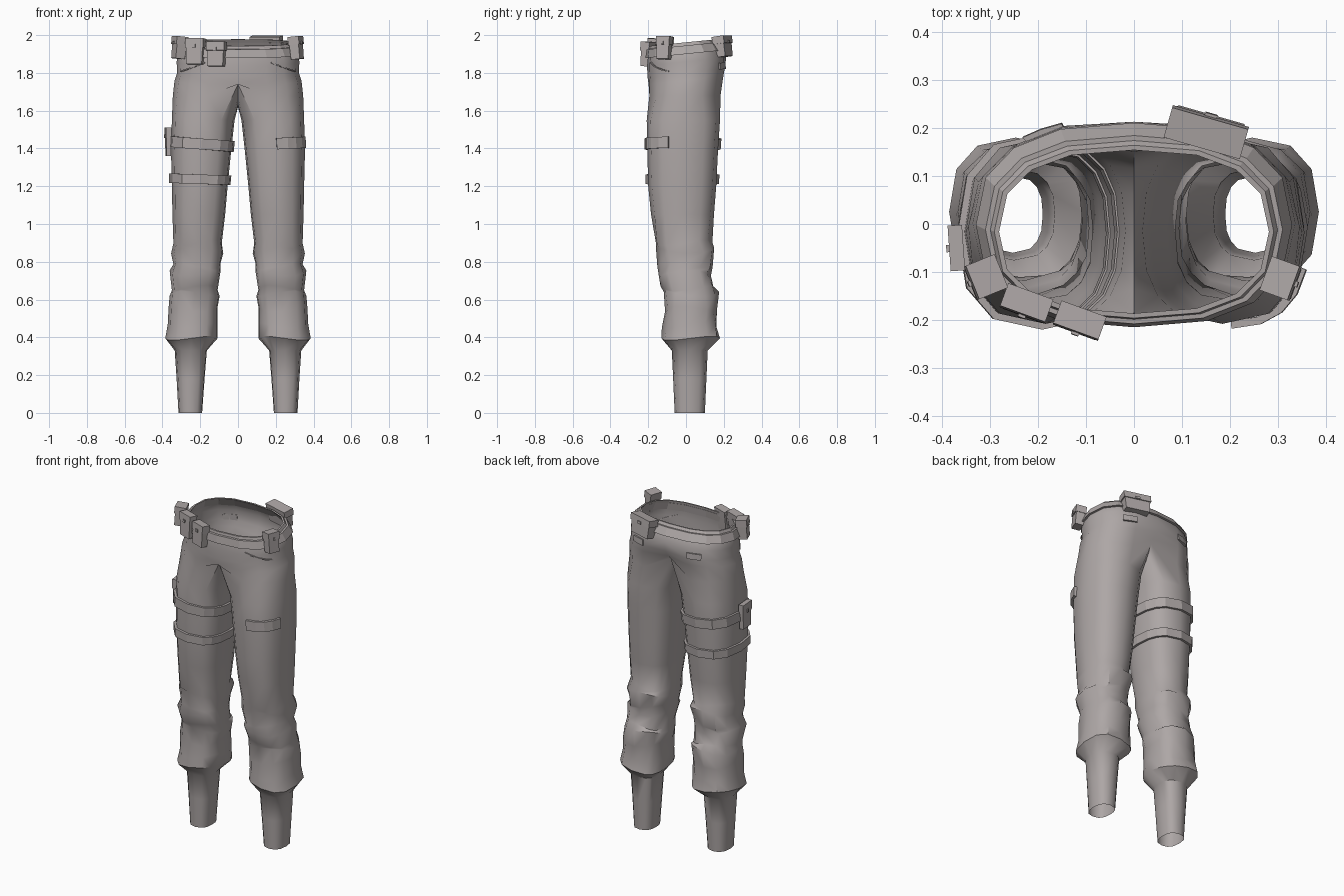
import bpy, bmesh, math
from mathutils import Vector, Matrix

if "Cube" in bpy.data.objects:
    bpy.data.objects.remove(bpy.data.objects["Cube"])

def material(name, col):
    m = bpy.data.materials.new(name)
    m.diffuse_color = (*col, 1)
    m.use_nodes = True
    m.node_tree.nodes["Principled BSDF"].inputs["Base Color"].default_value = m.diffuse_color
    return m

CLOTH = material("warm_grey_cloth", (0.42, 0.385, 0.38))

# Leg profile: z, inner x, outer x, front y, back y
LEG = [(0, .19, .315, -.06, .10), (.18, .177, .325, -.068, .108), (.33, .165, .335, -.075, .115),
       (.395, .108, .385, -.13, .18), (.46, .108, .372, -.122, .165), (.55, .108, .367, -.115, .165),
       (.63, .097, .362, -.118, .17), (.66, .108, .35, -.13, .15), (.74, .092, .362, -.15, .13),
       (.78, .094, .342, -.148, .138), (.86, .078, .354, -.158, .155), (.90, .086, .342, -.165, .135),
       (1.05, .068, .347, -.185, .148), (1.2, .055, .35, -.20, .16), (1.4, .035, .355, -.205, .17),
       (1.55, .018, .35, -.208, .18)]
# Hip profile: z, half width, front y, back y
HIP = [(1.69, .345, -.206, .195), (1.76, .336, -.206, .21), (1.80, .322, -.204, .217),
       (1.86, .325, -.206, .213), (1.92, .312, -.20, .19), (1.96, .287, -.192, .16)]

def lookup(table, z):
    z = min(max(z, table[0][0]), table[-1][0])
    for a, b in zip(table, table[1:]):
        if z <= b[0]:
            t = (z - a[0]) / (b[0] - a[0])
            return [p + (q - p) * t for p, q in zip(a, b)][1:]

def spow(v, e):
    return math.copysign(abs(v) ** e, v)

def oval(deg, cx, hw, f, b, off, e=.8):
    c, s = math.cos(math.radians(deg)), math.sin(math.radians(deg))
    cy, hd = (f + b) / 2, (b - f) / 2
    return cx + (hw + off) * spow(c, e), cy + (hd + off) * spow(s, e)

def leg_pt(deg, z, off=0):
    x0, x1, f, b = lookup(LEG, z)
    x, y = oval(deg, (x0 + x1) / 2, (x1 - x0) / 2, f, b, off)
    return Vector((x, y, z))

def hip_pt(deg, z, off=0):
    w, f, b = lookup(HIP, z)
    x, y = oval(deg, 0, w, f, b, off)
    return Vector((x, y, z + .1 * y))

def finish(name, bm, smooth=None):
    bmesh.ops.recalc_face_normals(bm, faces=bm.faces)
    me = bpy.data.meshes.new(name)
    bm.to_mesh(me)
    bm.free()
    ob = bpy.data.objects.new(name, me)
    bpy.context.collection.objects.link(ob)
    me.materials.append(CLOTH)
    if smooth:
        bpy.ops.object.select_all(action='DESELECT')
        ob.select_set(True)
        bpy.context.view_layer.objects.active = ob
        bpy.ops.object.shade_smooth_by_angle(angle=math.radians(smooth))
    return ob

# ---- trousers: one half lofted, then mirrored ----
def trousers():
    bm = bmesh.new()
    angles = [-120 + 30 * i for i in range(9)] + [140, 160, 180, 200, 220]
    rows = []
    for k, r in enumerate(LEG):
        row = []
        for i, a in enumerate(angles):
            p = leg_pt(a, r[0])
            if .4 < r[0] < 1:                       # cloth folds around the knee
                p.z += .016 * math.sin(math.radians(2 * a) + 1.7 * k)
                p.y += .006 * math.sin(i * 1.9 + k * 2.3)
            elif .39 < r[0] < .4:
                p.z += .012 * math.sin(math.radians(a) * 2)
            row.append(bm.verts.new(p))
        rows.append(row)
    # crotch row: outer arc on the hip, inner arc on the centre line
    row = []
    for i in range(9):
        p = hip_pt(-90 + 22.5 * i, 1.69)
        p.z = 1.68
        if i == 0:
            p = Vector((0, -.185, 1.74))
        if i == 8:
            p = Vector((0, .15, 1.76))
        row.append(bm.verts.new(p))
    for y, z in ((.115, 1.69), (.06, 1.645), (-.01, 1.62), (-.075, 1.635), (-.135, 1.675)):
        row.append(bm.verts.new((0, y, z)))
    rows.append(row)
    n = len(angles)
    for lo, hi in zip(rows, rows[1:]):
        for i in range(n):
            j = (i + 1) % n
            bm.faces.new((lo[i], lo[j], hi[j], hi[i]))
    # hip rows up to the open waist
    prev = row[:9]
    for k, r in enumerate(HIP[1:]):
        cur = []
        for i in range(9):
            p = hip_pt(-90 + 22.5 * i, r[0])
            if i in (0, 8):
                p.x = 0
            if i == 8 and k < 2:
                p.y -= (.04, .018)[k]               # cleft at the back
            if i == 0 and k == 0:
                p.y += .008
            cur.append(bm.verts.new(p))
        for i in range(8):
            bm.faces.new((prev[i], prev[i + 1], cur[i + 1], cur[i]))
        prev = cur
    geom = bm.verts[:] + bm.edges[:] + bm.faces[:]
    dup = bmesh.ops.duplicate(bm, geom=geom)["geom"]
    for v in dup:
        if isinstance(v, bmesh.types.BMVert):
            v.co.x *= -1
    bmesh.ops.remove_doubles(bm, verts=bm.verts, dist=.0005)
    finish("trousers", bm, 40)

# ---- bands and flaps that hug a surface ----
def band(name, surf, angles, z0, z1, off, tilt=0, side=1, inner=-.004, closed=True):
    bm = bmesh.new()
    rings = []
    for a in angles:
        dz = tilt * math.cos(math.radians(a))
        ring = []
        for z, o in ((z0, inner), (z0, off), (z1, off), (z1, inner)):
            p = surf(a, z + dz, o)
            p.x *= side
            ring.append(bm.verts.new(p))
        rings.append(ring)
    for k in range(len(rings) - (0 if closed else 1)):
        a, b = rings[k], rings[(k + 1) % len(rings)]
        for i in range(4):
            j = (i + 1) % 4
            bm.faces.new((a[i], a[j], b[j], b[i]))
    if not closed:
        bm.faces.new(rings[0])
        bm.faces.new(rings[-1])
    return finish(name, bm)

def steps(a, b, n):
    return [a + (b - a) * i / n for i in range(n + 1)]

around_leg = [-120 + 30 * i for i in range(9)] + [140, 160, 180, 200, 220]
around_hip = [22.5 * i for i in range(16)]

trousers()
band("belt", hip_pt, around_hip, 1.90, 1.945, .013)
band("waist_hem", hip_pt, around_hip, 1.947, 1.962, .004, inner=-.006)
band("thigh_strap_upper", leg_pt, around_leg, 1.395, 1.452, .014, .014, -1)
band("thigh_strap_lower", leg_pt, around_leg, 1.212, 1.262, .014, .006, -1)
band("thigh_pocket_flap", leg_pt, steps(-88, -18, 4), 1.395, 1.455, .012, .008, closed=False)
for s, label in ((1, "left"), (-1, "right")):
    band("back_pocket_flap_" + label, hip_pt, steps(50, 68, 2), 1.80, 1.835, .007, 0, s, closed=False)
    band("front_pocket_edge_" + label, hip_pt, steps(-62, -22, 4), 1.925, 1.932, .004, -.12, s, closed=False)

# ---- pouches: tapered body, overhanging lid, stud ----
def box(bm, size, loc, taper=1):
    vs = bmesh.ops.create_cube(bm, size=1)["verts"]
    for v in vs:
        k = taper if v.co.z < 0 else 1
        v.co = Vector((v.co.x * size[0] * k, v.co.y * size[1] * k, v.co.z * size[2])) + Vector(loc)

def pouch(name, x, y, z0, z1, w, d, turn, lean=0):
    bm = bmesh.new()
    h = z1 - z0
    box(bm, (w * .93, d * .85, h * .7), (0, 0, -h * .15), .93)
    box(bm, (w, d, h * .36), (0, 0, h * .32))
    box(bm, (w * .16, .012, h * .13), (0, -d / 2, h * .2))
    m = (Matrix.Translation((x, y, (z0 + z1) / 2)) @ Matrix.Rotation(math.radians(turn), 4, 'Z')
         @ Matrix.Rotation(math.radians(lean), 4, 'X'))
    bmesh.ops.transform(bm, matrix=m, verts=bm.verts)
    finish(name, bm)

pouch("belt_pouch_front_inner", -.114, -.204, 1.835, 1.965, .10, .05, -20, -4)
pouch("belt_pouch_front_outer", -.225, -.168, 1.845, 1.982, .10, .05, -20, -4)
pouch("belt_pouch_side_right", -.312, -.112, 1.875, 1.993, .075, .065, -68, -6)
pouch("belt_pouch_side_left", .309, -.115, 1.872, 1.993, .075, .062, 70, -6)
pouch("belt_pouch_back", .152, .196, 1.885, 1.995, .165, .065, 164, -8)
pouch("thigh_pouch", -.37, -.05, 1.36, 1.51, .095, .03, -86)
